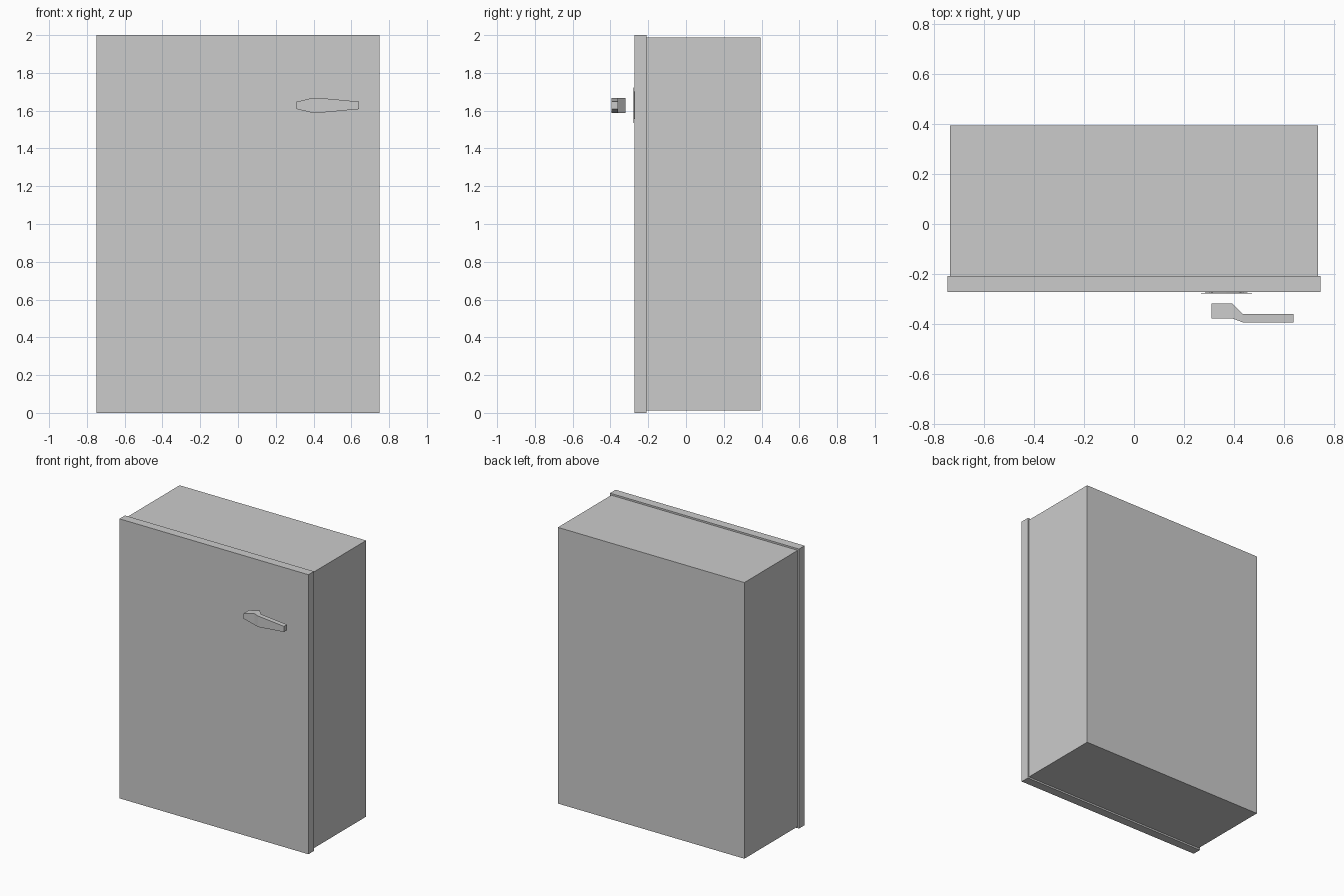
import bpy, bmesh
from mathutils import Matrix, Vector
from math import pi

if "Cube" in bpy.data.objects:
    bpy.data.objects.remove(bpy.data.objects["Cube"])


def make_object(name, bm):
    bmesh.ops.recalc_face_normals(bm, faces=bm.faces)
    mesh = bpy.data.meshes.new(name)
    bm.to_mesh(mesh)
    bm.free()
    obj = bpy.data.objects.new(name, mesh)
    bpy.context.collection.objects.link(obj)
    return obj


def box(name, lo, hi):
    lo, hi = Vector(lo), Vector(hi)
    bm = bmesh.new()
    mat = Matrix.Translation((lo + hi) / 2) @ Matrix.Diagonal((*(hi - lo), 1))
    bmesh.ops.create_cube(bm, size=1, matrix=mat)
    return make_object(name, bm)


# Cabinet body and the slightly larger door panel
box("cabinet_body", (-0.738, -0.209, 0.012), (0.738, 0.394, 1.988))
box("door", (-0.748, -0.272, 0), (0.748, -0.209, 2))

# Shallow eight-sided escutcheon, with its wide rim facing forward
KNOB_X, KNOB_Z = 0.37, 1.628
bm = bmesh.new()
bmesh.ops.create_cone(
    bm, cap_ends=True, segments=8, radius1=0.04, radius2=0.113, depth=0.009,
    matrix=Matrix.Translation((KNOB_X, -0.2745, KNOB_Z)) @ Matrix.Rotation(pi / 2, 4, 'X'))
make_object("handle_plate", bm)

# Cranked lever lofted through sections: x, front y, back y, half height
sections = [
    (0.31, -0.379, -0.319, 0.019),
    (0.395, -0.379, -0.319, 0.040),
    (0.435, -0.394, -0.360, 0.039),
    (0.64, -0.394, -0.360, 0.020),
]
bm = bmesh.new()
rings = [[bm.verts.new((x, y, KNOB_Z + s * h))
          for y, s in ((front, -1), (back, -1), (back, 1), (front, 1))]
         for x, front, back, h in sections]
for a, b in zip(rings, rings[1:]):
    for i in range(4):
        j = (i + 1) % 4
        bm.faces.new((a[i], a[j], b[j], b[i]))
bm.faces.new(rings[0])
bm.faces.new(rings[-1])
make_object("lever_handle", bm)
